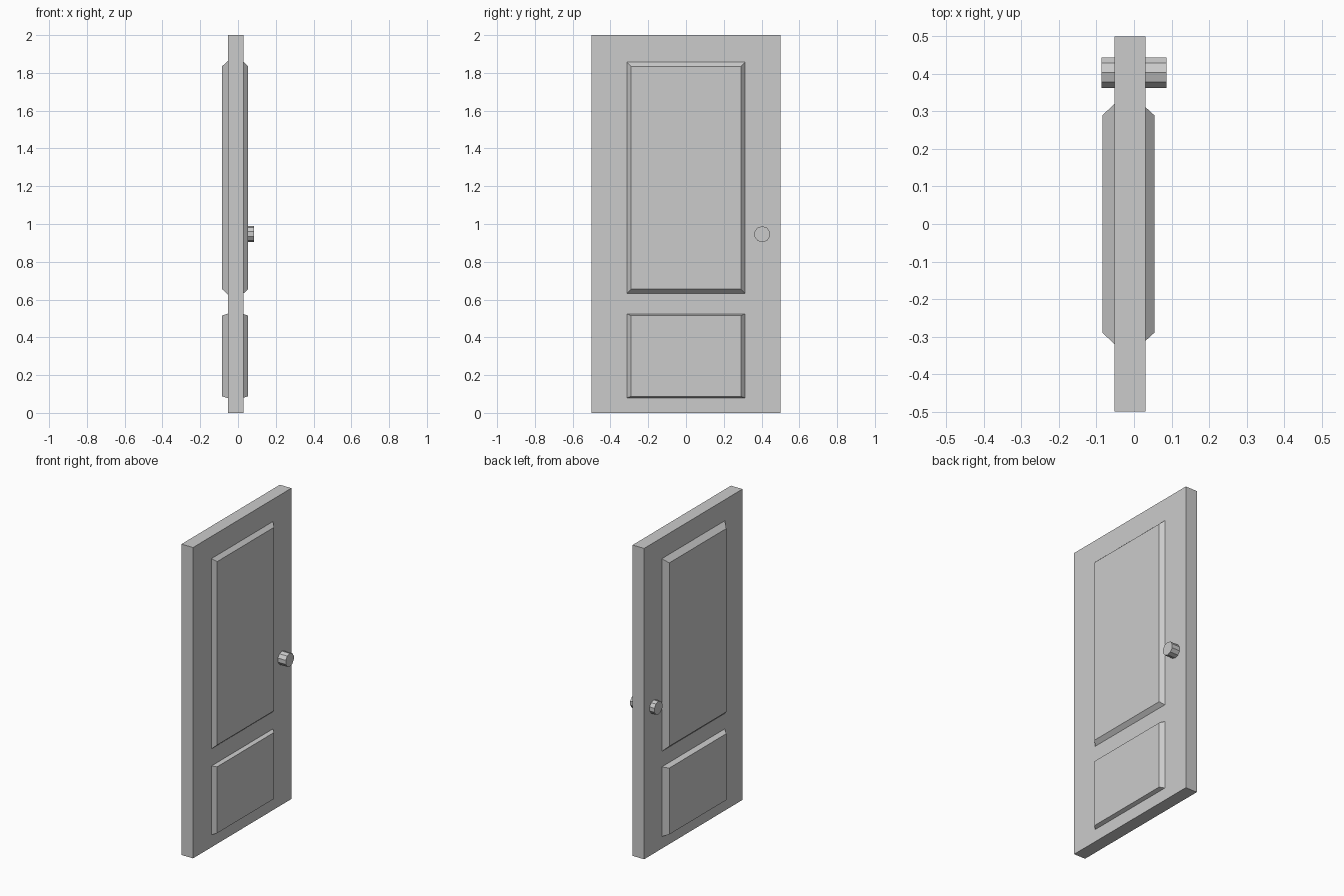
import bpy, bmesh, math

if "Cube" in bpy.data.objects:
    bpy.data.objects.remove(bpy.data.objects["Cube"])

SLAB = (-0.052, 0.03)                 # back and front faces of the slab in x
# (x, margin) rings of a raised panel: sloped rim on both faces
RINGS = [(-0.084, 0.0), (-0.052, 0.03), (0.03, 0.022), (0.054, 0.0)]


def loft(name, rings):
    """Closed solid through rectangles (x, half_y, z0, z1)."""
    bm = bmesh.new()
    loops = [[bm.verts.new((x, y, z)) for y, z in
              ((-h, z0), (h, z0), (h, z1), (-h, z1))] for x, h, z0, z1 in rings]
    for a, b in zip(loops, loops[1:]):
        for i in range(4):
            j = (i + 1) % 4
            bm.faces.new((a[i], a[j], b[j], b[i]))
    bm.faces.new(loops[0])
    bm.faces.new(loops[-1])
    bmesh.ops.recalc_face_normals(bm, faces=bm.faces)
    mesh = bpy.data.meshes.new(name)
    bm.to_mesh(mesh)
    bm.free()
    obj = bpy.data.objects.new(name, mesh)
    bpy.context.collection.objects.link(obj)
    return obj


# Door slab
loft("door_slab", [(x, 0.5, 0.0, 2.0) for x in SLAB])

# Raised panels; the lower one has a shallower rim in height
for name, z0, z1, rim in (("upper_panel", 0.655, 1.835, 1.0),
                          ("lower_panel", 0.088, 0.515, 0.36)):
    loft(name, [(x, 0.29 + m, z0 - m * rim, z1 + m * rim) for x, m in RINGS])

# Ten-sided knob passing through the slab
bpy.ops.mesh.primitive_cylinder_add(
    vertices=10, radius=0.0426, depth=0.172, location=(0, 0.4035, 0.946),
    rotation=(math.pi / 2, 0, math.pi / 2))
bpy.context.object.name = "door_knob"
